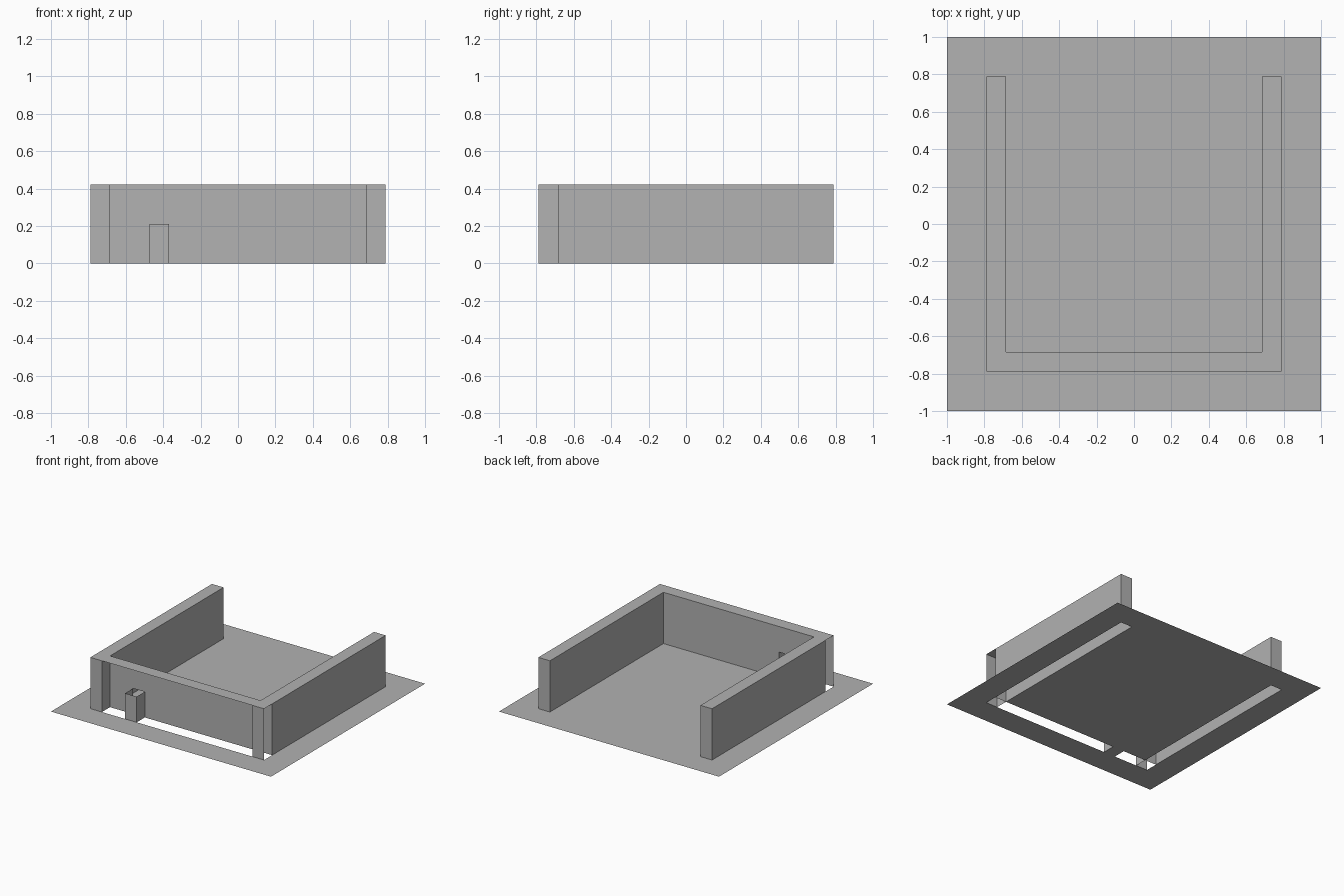
import bpy, bmesh

if "Cube" in bpy.data.objects:
    bpy.data.objects.remove(bpy.data.objects["Cube"])

V = 2 / 19                    # one block of the grid the model is laid out on
OUT, INN = 7.5 * V, 6.5 * V   # outer and inner wall lines
H = 4 * V                     # wall height
DX0, DX1, DH = -4.5 * V, -3.5 * V, 2 * V   # doorway niche

grey = bpy.data.materials.new("plain_grey")
grey.diffuse_color = (0.445, 0.445, 0.445, 1)
grey.use_nodes = True
grey.node_tree.nodes["Principled BSDF"].inputs["Base Color"].default_value = grey.diffuse_color


def build(name, quads):
    """Make an object from flat rectangles: (axis, sign, position, a0, a1, b0, b1)."""
    bm = bmesh.new()
    for axis, sign, p, a0, a1, b0, b1 in quads:
        pts = []
        for a, b in ((a0, b0), (a1, b0), (a1, b1), (a0, b1)):
            co = [a, b]
            co.insert(axis, p)
            pts.append(bm.verts.new(co))
        f = bm.faces.new(pts)
        f.normal_update()
        if f.normal[axis] * sign < 0:
            f.normal_flip()
    bmesh.ops.remove_doubles(bm, verts=bm.verts, dist=1e-5)
    me = bpy.data.meshes.new(name)
    bm.to_mesh(me)
    bm.free()
    me.materials.append(grey)
    ob = bpy.data.objects.new(name, me)
    bpy.context.collection.objects.link(ob)
    return ob


X, Y, Z = 0, 1, 2

# Ground sheet, open under the walls but kept under the doorway
build("ground", [
    (Z, 1, 0, -1, 1, -1, -OUT),
    (Z, 1, 0, -1, 1, OUT, 1),
    (Z, 1, 0, -1, -OUT, -OUT, OUT),
    (Z, 1, 0, OUT, 1, -OUT, OUT),
    (Z, 1, 0, -INN, INN, -INN, OUT),
    (Z, 1, 0, DX0, DX1, -OUT, -INN),
])

for side, s in (("left", -1), ("right", 1)):
    x0, x1 = sorted((s * INN, s * OUT))
    # Side wall: hollow, without an underside
    build(side + "_wall", [
        (X, s, s * OUT, -INN, OUT, 0, H),
        (X, -s, s * INN, -INN, OUT, 0, H),
        (Y, 1, OUT, x0, x1, 0, H),
        (Y, -1, -INN, x0, x1, 0, H),
        (Z, 1, H, x0, x1, -INN, OUT),
    ])
    # Front corner: front and inner panels only, outer side open
    build(side + "_corner", [
        (Y, -1, -OUT, x0, x1, 0, H),
        (X, -s, s * INN, -OUT, -INN, 0, H),
        (Z, 1, H, x0, x1, -OUT, -INN),
    ])

# Front wall: top and inner panel with a doorway, outer face open
build("front_wall", [
    (Z, 1, H, -INN, INN, -OUT, -INN),
    (Y, 1, -INN, -INN, DX0, 0, H),
    (Y, 1, -INN, DX1, INN, 0, H),
    (Y, 1, -INN, DX0, DX1, DH, H),
])

# Doorway niche: front and two sides, open at the top and back
build("doorway", [
    (Y, -1, -OUT, DX0, DX1, 0, DH),
    (X, -1, DX0, -OUT, -INN, 0, DH),
    (X, 1, DX1, -OUT, -INN, 0, DH),
])
